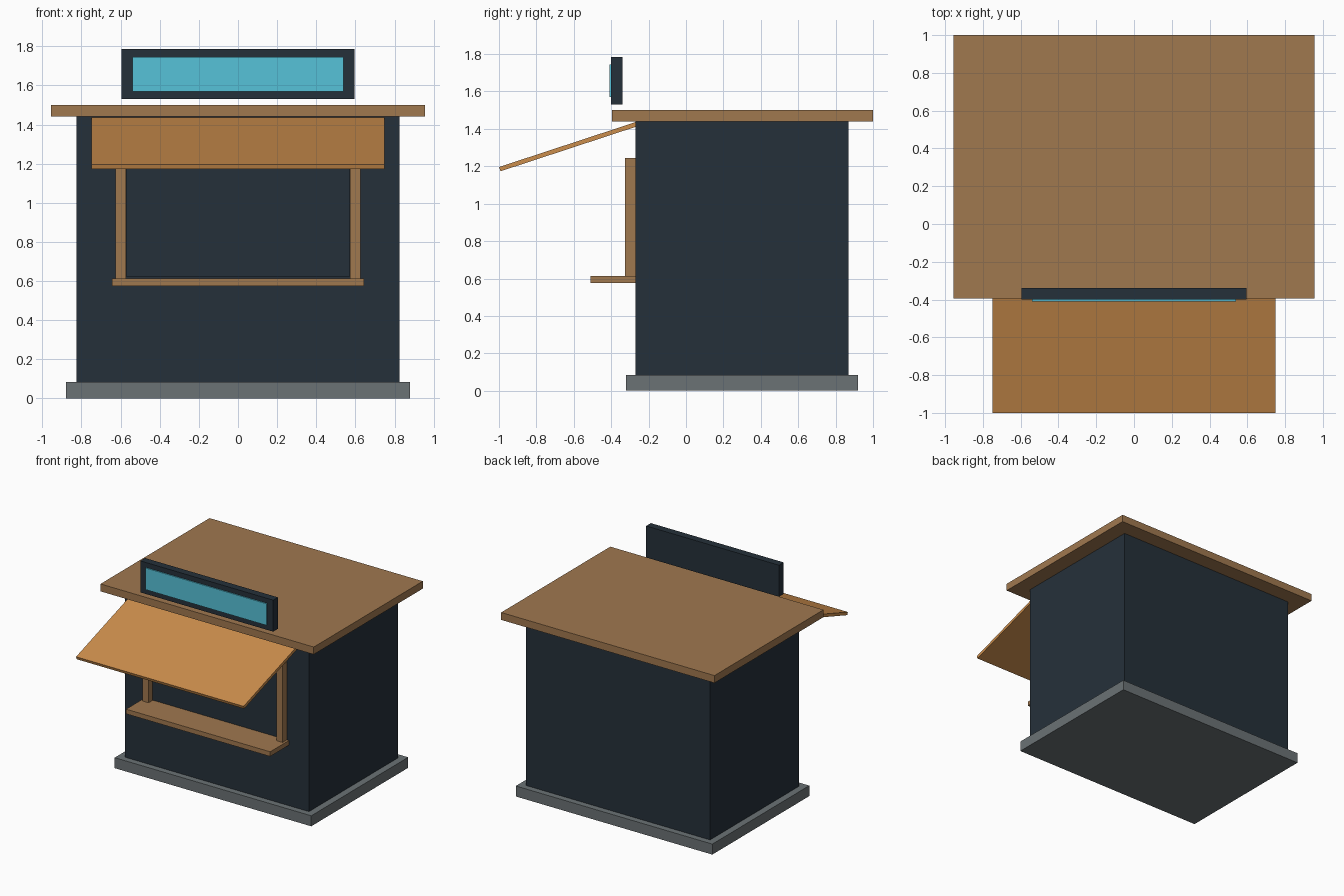
import bpy
import math
from mathutils import Matrix, Vector

if "Cube" in bpy.data.objects:
    bpy.data.objects.remove(bpy.data.objects["Cube"])


def material(name, rgb):
    """Flat material from 0-255 sRGB values."""
    def lin(c):
        c /= 255
        return c / 12.92 if c <= 0.04045 else ((c + 0.055) / 1.055) ** 2.4
    m = bpy.data.materials.new(name)
    m.diffuse_color = (*[lin(c) for c in rgb], 1)
    m.use_nodes = True
    m.node_tree.nodes["Principled BSDF"].inputs["Base Color"].default_value = m.diffuse_color
    return m


WALL = material("dark_slate", (37, 48, 58))
WOOD = material("brown_wood", (160, 120, 79))
CANOPY = material("orange_wood", (203, 141, 76))
STONE = material("grey_stone", (107, 114, 117))
GLOW = material("light_cyan", (86, 194, 216))


def box(name, x, y, z, mat):
    """Box from (min, max) ranges on each axis."""
    bpy.ops.mesh.primitive_cube_add(size=1)
    ob = bpy.context.object
    ob.name = name
    size = Vector([r[1] - r[0] for r in (x, y, z)])
    centre = Vector([(r[0] + r[1]) / 2 for r in (x, y, z)])
    ob.data.transform(Matrix.Translation(centre) @ Matrix.Diagonal((*size, 1)))
    ob.data.materials.append(mat)
    return ob


# Plinth, hut body and flat roof
box("base_slab", (-0.88, 0.88), (-0.32, 0.92), (0, 0.085), STONE)
box("hut_body", (-0.825, 0.825), (-0.27, 0.87), (0.08, 1.445), WALL)
box("roof", (-0.955, 0.955), (-0.395, 1.0), (1.44, 1.5), WOOD)

# Serving window: shutter panel, side posts and counter
box("window_panel", (-0.57, 0.57), (-0.278, -0.27), (0.62, 1.24), WALL)
for side, s in (("left", -1), ("right", 1)):
    box(f"window_post_{side}", sorted((s * 0.573, s * 0.627)),
        (-0.325, -0.265), (0.61, 1.245), WOOD)
box("counter", (-0.645, 0.645), (-0.51, -0.265), (0.575, 0.613), WOOD)

# Sloping awning, hinged at the wall under the roof
awning = box("awning", (-0.75, 0.75), (-0.768, 0), (-0.024, 0), CANOPY)
awning.data.transform(Matrix.Translation((0, -0.27, 1.436))
                      @ Matrix.Rotation(math.radians(18.2), 4, 'X'))

# Sign board with a lit front plate
box("sign_board", (-0.595, 0.595), (-0.40, -0.34), (1.53, 1.785), WALL)
box("sign_plate", (-0.54, 0.54), (-0.409, -0.40), (1.57, 1.745), GLOW)
